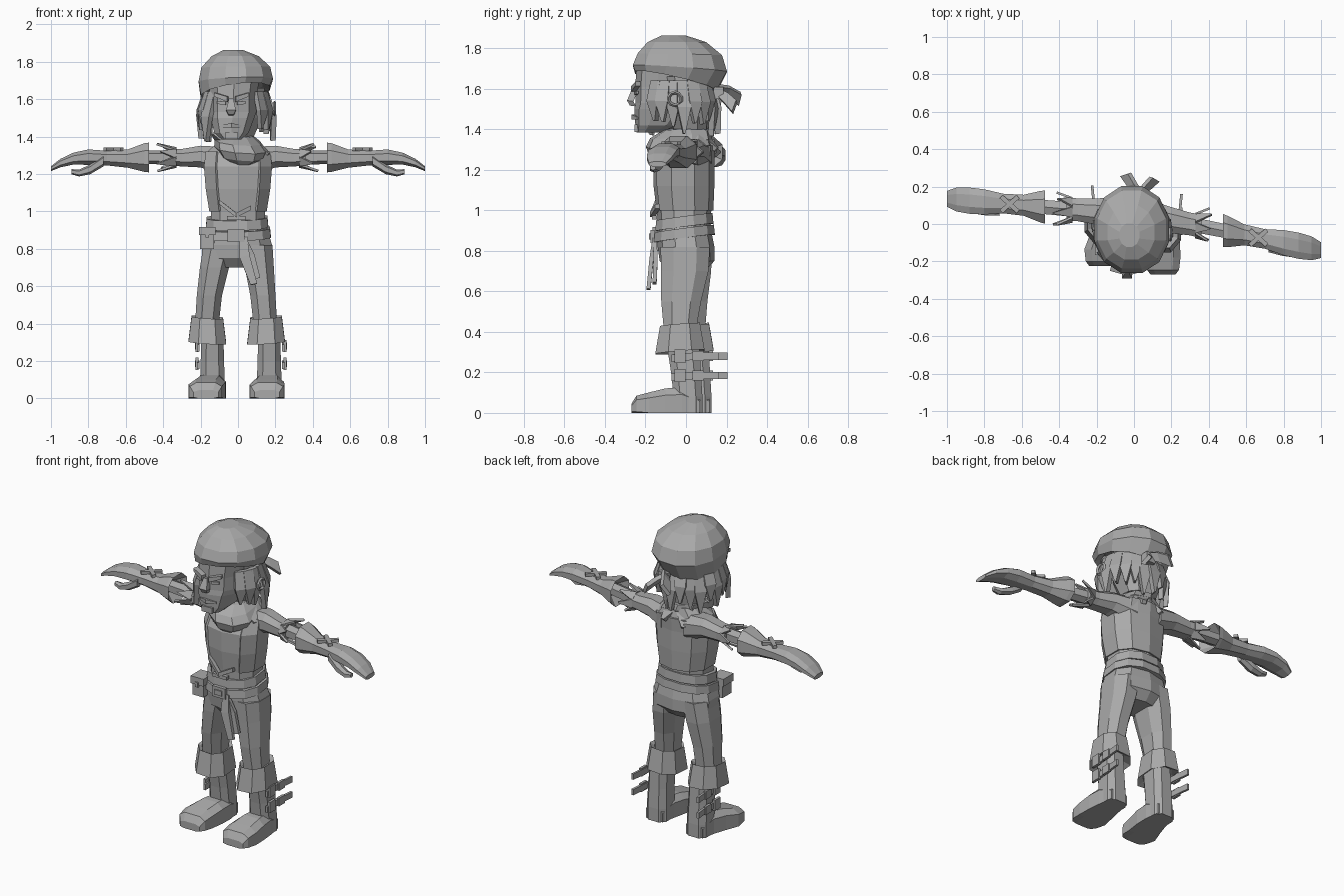
import bpy, bmesh, random
from math import sin, cos, pi
from mathutils import Vector

random.seed(4)
default = bpy.data.objects.get("Cube")
if default:
    bpy.data.objects.remove(default)

grey = bpy.data.materials.new("plain_grey")
grey.use_nodes = True
grey.diffuse_color = (.4, .4, .4, 1)
grey.node_tree.nodes["Principled BSDF"].inputs["Base Color"].default_value = (.4, .4, .4, 1)

AXES = {"Z": ((1, 0, 0), (0, 1, 0)), "X": ((0, 1, 0), (0, 0, 1)), "Y": ((1, 0, 0), (0, 0, 1))}


def finish(bm, name):
    """Turn the collected geometry into one flat-shaded object."""
    bmesh.ops.recalc_face_normals(bm, faces=bm.faces)
    mesh = bpy.data.meshes.new(name)
    bm.to_mesh(mesh)
    bm.free()
    mesh.materials.append(grey)
    obj = bpy.data.objects.new(name, mesh)
    bpy.context.collection.objects.link(obj)
    return obj


def skin(bm, rings, skip=None, caps=True):
    """Bridge rings of points with quads; skip drops faces by their centre."""
    loops = [[bm.verts.new(p) for p in ring] for ring in rings]
    for low, high in zip(loops, loops[1:]):
        for i in range(len(low)):
            j = (i + 1) % len(low)
            quad = (low[i], low[j], high[j], high[i])
            if not (skip and skip(sum((v.co for v in quad), Vector()) / 4)):
                bm.faces.new(quad)
    if caps:
        bm.faces.new(loops[0])
        bm.faces.new(loops[-1])


def loft(name, rows, sides=10, axis="Z", square=.85, tilt=(0, 0), floor=None, skip=None, caps=True):
    """Rows are x, y, z, half width, half depth, and how much of the tilt applies."""
    u, v = map(Vector, AXES[axis])
    rings = []
    for x, y, z, a, b, *lean in rows:
        ring = []
        for i in range(sides):
            t = 2 * pi * (i + .5) / sides
            p, q = [abs(w) ** square * (1 if w > 0 else -1) for w in (cos(t), sin(t))]
            k = lean[0] if lean else 1
            point = Vector((x, y, z)) + u * p * a + v * q * b
            point.z += k * (tilt[0] * p * a + tilt[1] * q * b)
            if floor is not None:
                point.z = max(point.z, floor)
            ring.append(point)
        rings.append(ring)
    bm = bmesh.new()
    skin(bm, rings, skip, caps)
    return finish(bm, name)


def strip(bm, points, widths, side, thick=.012):
    """Flat tapering strap along a path, wide along side."""
    points, side = [Vector(p) for p in points], Vector(side).normalized()
    out = (points[-1] - points[0]).cross(side).normalized() * thick
    skin(bm, [[p + side * w + out, p - side * w + out, p - side * w - out, p + side * w - out]
              for p, w in zip(points, widths)])


def box(bm, centre, size):
    x, y, z = centre
    strip(bm, [(x, y, z - size[2] / 2), (x, y, z + size[2] / 2)], [size[0] / 2] * 2, (1, 0, 0), size[1] / 2)


# Torso, with an open vest over the shirt
torso = [(0, -.01, .9, .155, .13), (0, -.01, 1, .15, .135), (0, -.015, 1.12, .17, .145),
         (0, -.015, 1.24, .18, .145), (0, .01, 1.32, .17, .125), (0, .03, 1.38, .1, .09)]
loft("shirt", torso)
vest = loft("vest", [(x, y, z, a + .01, b + .01) for x, y, z, a, b in torso[1:-1]],
            caps=False, skip=lambda c: c.y < -.1 and abs(c.x) < .07)
vest.modifiers.new("thickness", "SOLIDIFY").thickness = .012
laces = bmesh.new()
strip(laces, [(-.1, -.135, 1.05), (-.01, -.165, .98), (.07, -.14, 1.02)], [.012] * 3, (0, 0, 1))
strip(laces, [(-.06, -.155, .965), (.04, -.155, .965)], [.01] * 2, (0, 0, 1))
finish(laces, "vest_laces")

# Neck scarf
loft("scarf", [(.02, -.08, 1.26, .06, .08), (.02, -.05, 1.29, .115, .135), (.015, -.035, 1.335, .14, .165),
               (0, -.03, 1.375, .125, .15), (0, -.02, 1.41, .08, .09)], 9, tilt=(-.08, .15))
points = bmesh.new()
for x, y, z in ((-.13, -.08, 1.42), (.16, -.06, 1.3), (.05, .15, 1.3), (-.08, .14, 1.28)):
    strip(points, [(x * .6, y * .6, 1.36), (x, y, z)], (.05, .012), (-y, x, 0))
finish(points, "scarf_points")

# Head and face
loft("head", [(-.035, -.18, 1.385, .055, .065), (-.035, -.14, 1.42, .095, .11), (-.03, -.1, 1.5, .122, .155),
              (-.025, -.08, 1.53, .128, .17), (-.025, -.075, 1.61, .13, .175), (-.02, -.06, 1.71, .14, .185)],
     10, square=.8)
face = bmesh.new()
strip(face, [(-.037, -.25, 1.6), (-.037, -.275, 1.54), (-.037, -.262, 1.515)], (.012, .026, .014), (1, 0, 0), .016)
for s in (-1, 1):
    strip(face, [(-.035 + s * .02, -.255, 1.6), (-.035 + s * .09, -.235, 1.625)], (.014, .01), (0, 0, 1), .016)
    strip(face, [(-.035 + s * .03, -.249, 1.578), (-.035 + s * .075, -.24, 1.582)], (.009, .008), (0, 0, 1), .006)
strip(face, [(-.09, -.232, 1.455), (-.035, -.258, 1.46), (.02, -.232, 1.455)], (.006, .012, .006), (0, 0, 1), .01)
box(face, (-.035, -.235, 1.405), (.07, .04, .035))
finish(face, "nose_brows_eyes_mouth")

# Cap with a tilted brim
loft("cap", [(-.015, -.05, 1.66, .15, .17, 1), (-.015, -.05, 1.635, .19, .208, 1),
             (-.012, -.03, 1.70, .205, .24, .3), (-.012, -.03, 1.77, .19, .215, .1),
             (-.015, -.045, 1.83, .13, .15, 0), (-.025, -.06, 1.862, .055, .065, 0)],
     12, square=.95, tilt=(.13, -.23))
knot = bmesh.new()
box(knot, (.03, .16, 1.58), (.06, .05, .06))
strip(knot, [(.03, .16, 1.6), (-.01, .21, 1.585), (-.045, .265, 1.55)], (.02, .03, .035), (.6, .2, .8))
strip(knot, [(.03, .16, 1.58), (.07, .2, 1.55), (.11, .24, 1.51)], (.02, .03, .035), (-.5, .3, .8))
finish(knot, "cap_knot")

# Hair: a core behind the face, then locks round the sides and back
loft("hair_core", [(-.01, .02, 1.4, .1, .09), (-.01, .01, 1.5, .145, .115), (-.01, 0, 1.66, .16, .14)], 9)
hair = bmesh.new()
for i in range(17):
    t = -.7 + i * (pi + 1.4) / 16
    out = Vector((cos(t), sin(t), 0))
    root = Vector((-.012 + out.x * .16, -.04 + out.y * .16, 1.64))
    tip = root + out * random.uniform(.0, .045) - Vector((0, 0, random.uniform(.19, .28)))
    middle = (root + tip) / 2 + out * .022
    strip(hair, [root, middle, tip], (.03, .034, .005), (-out.y, out.x, 0), .014)
finish(hair, "hair_locks")
bpy.ops.mesh.primitive_torus_add(location=(.195, -.055, 1.55), rotation=(0, pi / 2, 0), major_radius=.032,
                                 minor_radius=.009, major_segments=10, minor_segments=4)
bpy.context.object.name = "earring"
bpy.context.object.data.materials.append(grey)


# Arms: torn sleeve, forearm, gauntlet, thumb and crossed stitches
def arm(side, label, start, slope):
    def place(rows, shift=0):
        return [(side * t, start + slope * t + shift, z, a, b) for t, z, a, b in rows]

    loft(label + "_sleeve", place([(.08, 1.27, .09, .08), (.2, 1.293, .075, .062),
                                   (.3, 1.287, .065, .05), (.36, 1.288, .068, .046)]), 8, "X")
    loft(label + "_forearm", place([(.3, 1.287, .045, .04), (.52, 1.29, .042, .035)]), 6, "X")
    loft(label + "_gauntlet", place([(.53, 1.288, .04, .04), (.475, 1.288, .095, .085), (.5, 1.288, .09, .082),
                                     (.59, 1.282, .06, .052), (.7, 1.285, .056, .042), (.8, 1.29, .072, .044),
                                     (.88, 1.282, .075, .034), (.95, 1.258, .068, .024), (1, 1.228, .045, .014)]),
         8, "X")
    loft(label + "_thumb", place([(.72, 1.27, .025, .03), (.79, 1.225, .03, .026),
                                  (.85, 1.205, .026, .018), (.89, 1.212, .015, .014)], -.045), 6, "X")
    rags = bmesh.new()
    for i in range(7):
        t = 2 * pi * i / 7
        root = Vector((side * .33, start + slope * .33 + .06 * cos(t), 1.288 + .044 * sin(t)))
        tip = root + Vector((side * random.uniform(.05, .11), .03 * cos(t), .03 * sin(t)))
        strip(rags, [root, tip], (.028, .003), (0, -sin(t), cos(t)), .006)
    finish(rags, label + "_torn_hem")
    stitches = bmesh.new()
    centre = Vector((side * .665, start + slope * .665, 1.332))
    for d in (Vector((.045, .04, 0)), Vector((.045, -.04, 0))):
        strip(stitches, [centre - d, centre + d], (.012, .012), (-d.y, d.x, 0), .009)
    finish(stitches, label + "_stitches")


arm(-1, "right", .05, .085)
arm(1, "left", .06, -.2)

# Trousers seat, sash and belt
loft("trousers_seat", [(-.005, .005, .7, .13, .09), (-.005, .005, .75, .195, .135),
                       (-.005, 0, .82, .195, .14), (-.005, -.01, .92, .165, .13)])
for name, z, a, b, h in (("sash", .942, .172, .148, .026), ("belt", .885, .186, .155, .024)):
    loft(name, [(-.005, -.008, z - h, a - .02, b - .02), (-.005, -.008, z - h, a, b),
                (-.005, -.008, z + h, a - .005, b - .005), (-.005, -.008, z + h, a - .03, b - .03)],
         12, tilt=(.02, .13))
trim = bmesh.new()
box(trim, (-.01, -.165, .87), (.09, .02, .065))
box(trim, (-.01, -.176, .87), (.05, .012, .03))
finish(trim, "belt_buckle")
pouch = bmesh.new()
box(pouch, (-.165, -.11, .85), (.075, .09, .1))
box(pouch, (-.165, -.115, .895), (.088, .1, .045))
box(pouch, (-.165, -.165, .875), (.02, .012, .03))
finish(pouch, "belt_pouch")
tails = bmesh.new()
strip(tails, [(.03, -.155, .86), (.035, -.17, .76), (.085, -.185, .61)], (.02, .028, .018), (1, 0, .2), .01)
strip(tails, [(.02, -.155, .86), (.06, -.15, .76), (.1, -.155, .64)], (.02, .03, .02), (1, 0, .3), .01)
finish(tails, "sash_tails")


# Legs: trouser leg, turned-down cuff, boot and side straps
def leg(s, label, dy):
    loft(label + "_trouser_leg", [(s * .1, dy * .2, .82, .09, .13), (s * .12 - .006, dy * .3, .7, .083, .125),
                                  (s * .143 - .01, dy * .7 - .01, .55, .072, .105),
                                  (s * .155 - .01, dy - .01, .41, .068, .085)], 8)
    x = s * .157 - .007
    loft(label + "_boot_cuff", [(x, dy - .01, .42, .065, .08), (x, dy - .01, .435, .09, .105),
                                (x, dy - .01, .3, .108, .13), (x, dy - .01, .32, .07, .09)],
         8, tilt=(s * .06, .08))
    x = s * .152 + .015
    loft(label + "_boot_shaft", [(x, dy + .005, .34, .062, .085), (x, dy + .02, .2, .066, .078),
                                 (x, dy + .03, .08, .07, .075), (x, dy + .03, 0, .07, .075)], 8, square=.7)
    toe = x - (.035 if s < 0 else .012)
    loft(label + "_boot_foot", [(x, dy + .09, .03, .06, .05), (x, dy, .04, .075, .09),
                                (x * .6 + toe * .4, dy - .08, .04, .088, .085),
                                (toe, dy - .16, .035, .098, .07), (toe, dy - .225, .035, .09, .052),
                                (toe, dy - .25, .02, .07, .025)], 8, "Y", square=.6, floor=0)
    straps = bmesh.new()
    for z in (.185, .28):
        edge = x + s * .075
        strip(straps, [(edge, dy - .05, z - .01), (edge, dy + .06, z), (edge + s * .012, dy + .18, z)],
              (.018, .018, .018), (0, 0, 1), .007)
        for y, h in ((-.01, .065), (.08, .05)):
            box(straps, (edge + s * .008, dy + y, z), (.016, .055, h))
    finish(straps, label + "_boot_straps")


leg(-1, "right", .025)
leg(1, "left", -.02)
